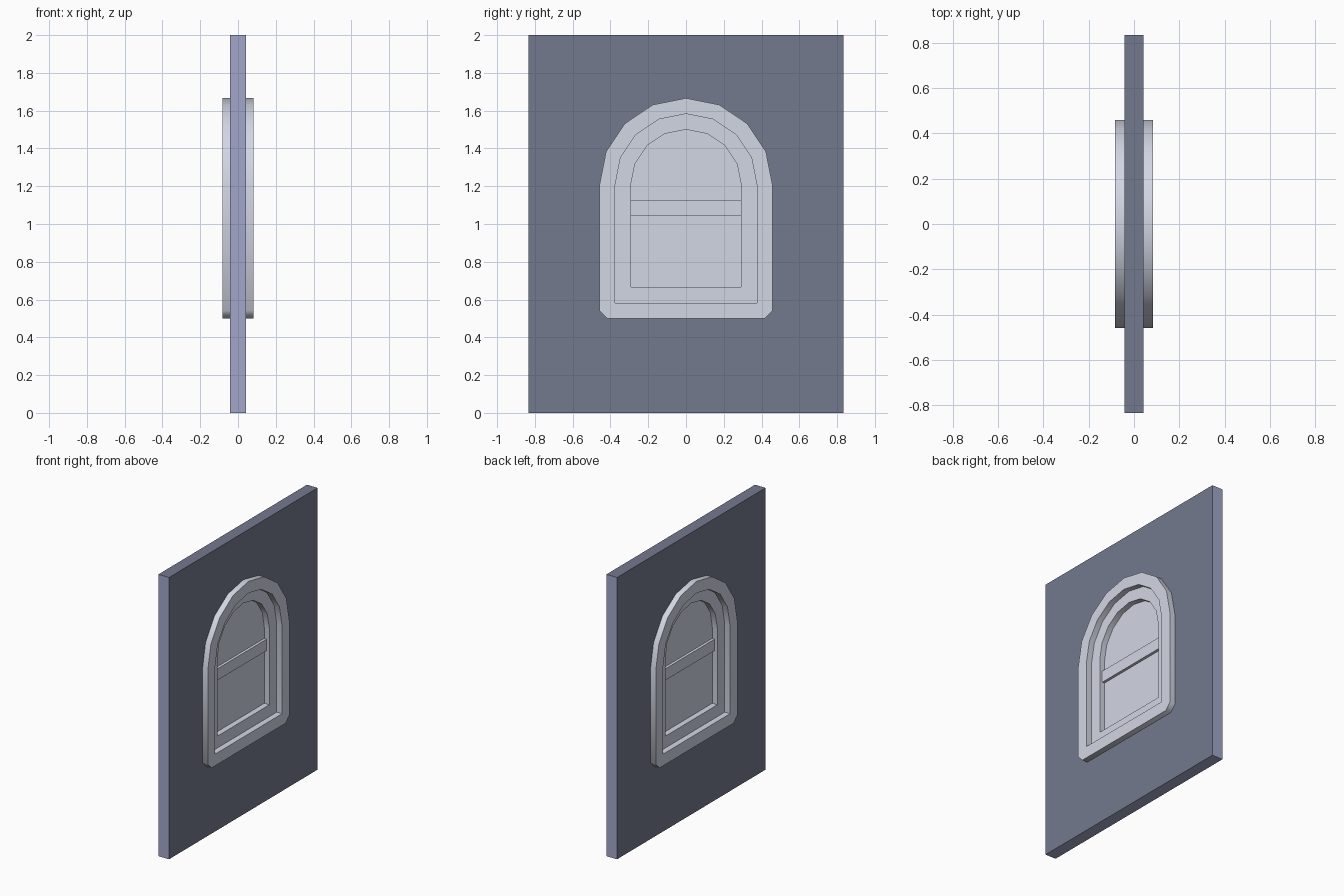
import bpy, bmesh, math
from mathutils import Vector

if "Cube" in bpy.data.objects:
    bpy.data.objects.remove(bpy.data.objects["Cube"])

ARCH_Z = 1.208   # height where the arch springs


def material(name, rgb):
    m = bpy.data.materials.new(name)
    m.diffuse_color = (*rgb, 1)
    m.use_nodes = True
    m.node_tree.nodes["Principled BSDF"].inputs["Base Color"].default_value = m.diffuse_color
    return m


WALL = material("slate wall", (0.173, 0.192, 0.273))
EDGE = material("lavender wall edge", (0.36, 0.39, 0.585))
TRIM = material("pale trim", (0.65, 0.68, 0.78))


def rect(w, z0, z1):
    return [(-w, z0), (w, z0), (w, z1), (-w, z1)]


def arch(r, bottom, chamfer=0):
    """Outline with a square or chamfered foot and an eight-sided half-round top."""
    if chamfer:
        foot = [(-r, bottom + chamfer), (-r + chamfer, bottom),
                (r - chamfer, bottom), (r, bottom + chamfer)]
    else:
        foot = [(-r, bottom), (r, bottom)]
    top = [(r * math.cos(i * math.pi / 8), ARCH_Z + r * math.sin(i * math.pi / 8))
           for i in range(9)]
    return foot + top


def panel(name, loops, half, mats, smooth=False):
    """Fill outlines (first outer, then hole) in the YZ plane and extrude along X."""
    bm = bmesh.new()
    edges = []
    for loop in loops:
        vs = [bm.verts.new((-half, y, z)) for y, z in loop]
        edges += [bm.edges.new((vs[i - 1], vs[i])) for i in range(len(vs))]
    bmesh.ops.triangle_fill(bm, edges=edges, use_beauty=True, use_dissolve=False,
                            normal=Vector((1, 0, 0)))
    ext = bmesh.ops.extrude_face_region(bm, geom=bm.faces[:], use_keep_orig=True)
    new = [g for g in ext["geom"] if isinstance(g, bmesh.types.BMVert)]
    bmesh.ops.translate(bm, verts=new, vec=(2 * half, 0, 0))
    bmesh.ops.recalc_face_normals(bm, faces=bm.faces[:])
    me = bpy.data.meshes.new(name)
    bm.to_mesh(me)
    bm.free()
    for m in mats:
        me.materials.append(m)
    ob = bpy.data.objects.new(name, me)
    bpy.context.collection.objects.link(ob)
    if smooth:
        bpy.ops.object.select_all(action='DESELECT')
        ob.select_set(True)
        bpy.context.view_layer.objects.active = ob
        bpy.ops.object.shade_smooth_by_angle(angle=math.radians(50))
    return ob


# wall slab with an opening; side and bottom edges are lavender
wall = panel("wall", [rect(0.833, 0, 2), arch(0.40, 0.56)], 0.0417, [WALL, EDGE])
for p in wall.data.polygons:
    if (abs(p.normal.y) > 0.9 and abs(p.center.y) > 0.8) or p.center.z < 0.001:
        p.material_index = 1

# window: stepped frames, pane and crossbar
panel("outer_frame", [arch(0.458, 0.5, 0.042), arch(0.375, 0.583)], 0.0833, [TRIM], True)
panel("inner_frame", [arch(0.375, 0.583), arch(0.292, 0.667)], 0.0417, [TRIM], True)
panel("pane", [arch(0.30, 0.66)], 0.002, [TRIM])
panel("crossbar", [rect(0.292, 1.046, 1.128)], 0.021, [TRIM])
